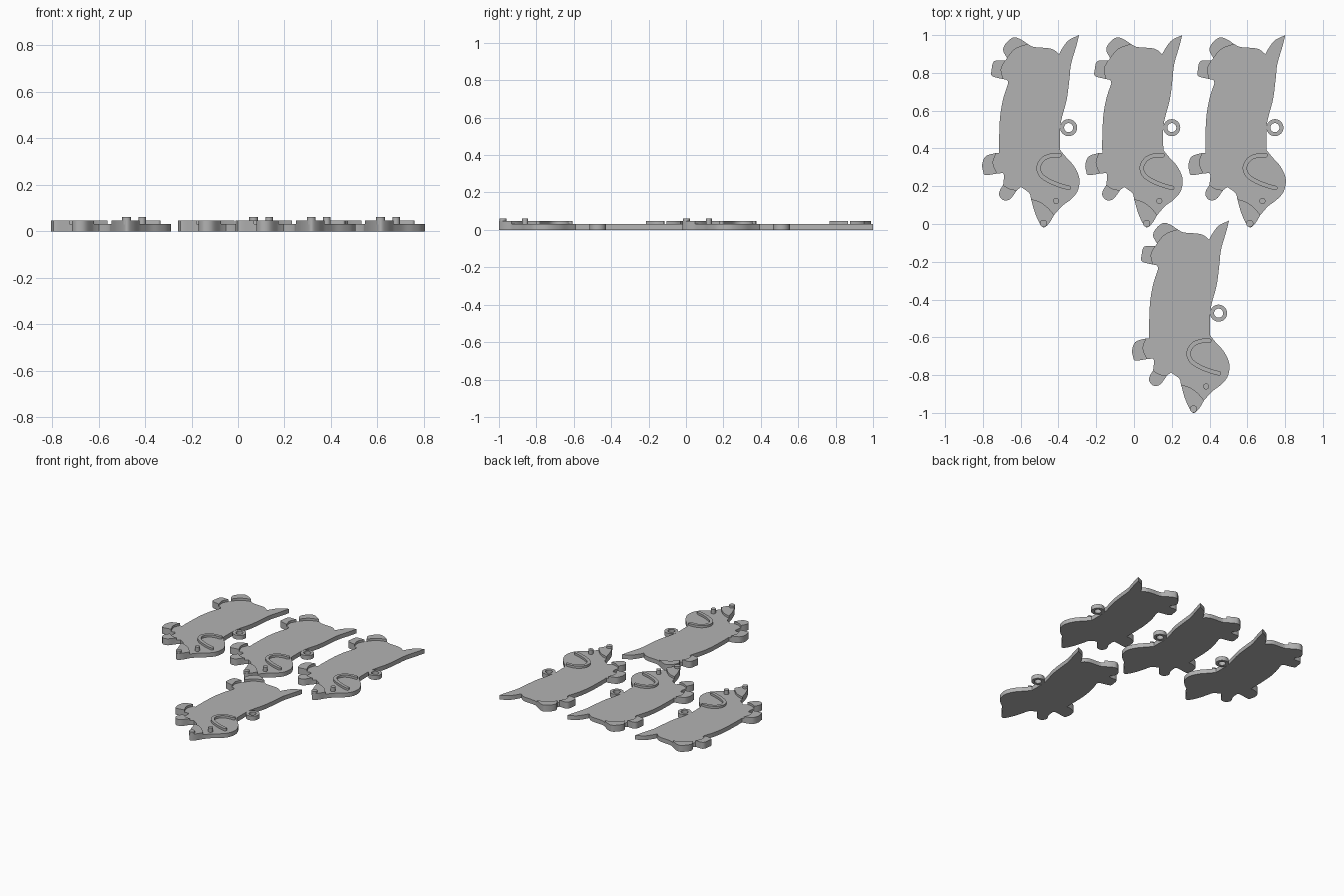
import bpy, bmesh, math
from mathutils import Vector

if "Cube" in bpy.data.objects:
    bpy.data.objects.remove(bpy.data.objects["Cube"])

BASE, PAD, PEG = 0.031, 0.047, 0.062   # top heights of slab, raised pads, pegs

grey = bpy.data.materials.new("plain_grey")
grey.diffuse_color = (0.45, 0.45, 0.45, 1)
grey.use_nodes = True
grey.node_tree.nodes["Principled BSDF"].inputs["Base Color"].default_value = grey.diffuse_color


def smooth(points, steps=5):
    """Curve through the points, given in hundredths of a unit."""
    p = [Vector(q) / 100 for q in points]
    p = [2 * p[0] - p[1]] + p + [2 * p[-1] - p[-2]]
    out = []
    for a, b, c, d in zip(p, p[1:], p[2:], p[3:]):
        for i in range(steps):
            t = i / steps
            out.append(0.5 * (2 * b + (c - a) * t + (2 * a - 5 * b + 4 * c - d) * t**2
                              + (3 * b - a - 3 * c + d) * t**3))
    return out + [p[-2]]


def circle(x, y, r, n=24):
    return [Vector((x + r * math.cos(2 * math.pi * i / n),
                    y + r * math.sin(2 * math.pi * i / n))) / 100 for i in range(n)]


def finish(bm, name):
    bmesh.ops.recalc_face_normals(bm, faces=bm.faces)
    for f in bm.faces:
        f.smooth = True
    mesh = bpy.data.meshes.new(name)
    bm.to_mesh(mesh)
    bm.free()
    mesh.set_sharp_from_angle(angle=math.radians(30))
    mesh.materials.append(grey)
    return name, mesh


def plate(name, outline, z0, z1):
    """Closed outline pulled up from z0 to z1."""
    pts = []
    for q in outline:
        if not pts or (q - pts[-1]).length > 1e-4:
            pts.append(q)
    if (pts[0] - pts[-1]).length < 1e-4:
        pts.pop()
    bm = bmesh.new()
    face = bm.faces.new([bm.verts.new((q.x, q.y, z0)) for q in pts])
    ext = bmesh.ops.extrude_face_region(bm, geom=[face], use_keep_orig=True)
    top = [v for v in ext["geom"] if isinstance(v, bmesh.types.BMVert)]
    bmesh.ops.translate(bm, verts=top, vec=(0, 0, z1 - z0))
    return finish(bm, name)


def ring(name, x, y, r_out, r_in, z1):
    bm = bmesh.new()
    loops = [[bm.verts.new((q.x, q.y, z)) for q in circle(x, y, r, 32)]
             for r, z in ((r_out, 0), (r_out, z1), (r_in, z1), (r_in, 0))]
    for k in range(4):
        a, b = loops[k], loops[(k + 1) % 4]
        for i in range(32):
            j = (i + 1) % 32
            bm.faces.new((a[i], a[j], b[j], b[i]))
    return finish(bm, name)


def strip(points, half):
    """Outline of a stroke with round ends."""
    c = smooth(points)
    left, right = [], []
    for i, q in enumerate(c):
        t = (c[min(i + 1, len(c) - 1)] - c[max(i - 1, 0)]).normalized()
        n = Vector((-t.y, t.x)) * half
        left.append(q + n)
        right.append(q - n)

    def cap(centre, start):
        r = start - centre
        return [centre + Vector((r.x * math.cos(a) + r.y * math.sin(a),
                                 r.y * math.cos(a) - r.x * math.sin(a)))
                for a in (math.pi * k / 8 for k in range(1, 8))]
    return left + cap(c[-1], left[-1]) + right[::-1] + cap(c[0], right[0])


# Outline runs, clockwise from the tail tip; corners fall between runs
back = [(25.9, 100), (24.4, 94), (21.7, 84.7), (20.8, 76.7), (19.4, 66), (16.9, 56.6),
        (15.9, 50.3), (15.9, 39.2)]
head = [(15.9, 39.2), (19, 35.4), (22.8, 31.2), (25.4, 26.5), (26.2, 22.2), (24.9, 16.9),
        (21.2, 12.7), (16.9, 9.5), (12.7, 4.8)]
muzzle = [(12.7, 4.8), (10.1, 0.5), (7.4, -1.8), (5.3, 0), (2.6, 5.8), (0.5, 13.2)]
chest = [(0.5, 13.2), (-0.5, 16.4), (-4.8, 19.6)]
front_paw_a = [(-6.9, 18), (-10.6, 13.2), (-14.3, 12.7), (-16.4, 15.3), (-15.9, 18), (-14.3, 20.6)]
armpit = [(-14.3, 20.6), (-13.8, 25.4), (-14.3, 27)]
front_paw_b = [(-17.5, 26.7), (-23.8, 25.9), (-24.9, 28), (-25.4, 31.2), (-24.3, 34.9),
               (-22.2, 36.5), (-18, 37.6)]
belly = [(-16.4, 37.6), (-16.4, 45), (-15.9, 56.6), (-14.3, 66.1), (-11.6, 74.6)]
groin = [(-11.6, 74.6), (-12.2, 76.2), (-14.3, 76.7)]
rear_paw_a = [(-14.3, 76.7), (-20.1, 78.3), (-20.4, 81.5), (-19, 86.2), (-13.2, 86.5)]
rear_paw_b = [(-12.2, 87.8), (-14.3, 92.1), (-12.7, 95.8), (-9, 98.7), (-5.3, 97.9), (-1.1, 95.2)]
rump = [(-1.1, 95.2), (2.1, 93.7), (9.5, 93.1), (12.7, 92.1), (15.3, 89.9)]
tail = [(15.3, 89.9), (17.5, 93.7), (20.6, 97.4), (25.9, 100)]

silhouette = []
for run in (back, head, muzzle, chest, front_paw_a, armpit, front_paw_b, belly, groin,
            rear_paw_a, rear_paw_b, rump, tail):
    silhouette += smooth(run)

parts = [plate("body_slab", silhouette, 0, BASE)]

# Raised muzzle and paws: outer run closed by an inner arc
for name, run, arc in (
        ("muzzle", muzzle, [(5.3, 11.6), (9.5, 8.5)]),
        ("front_paw_inner", front_paw_a, [(-10.6, 18.5)]),
        ("front_paw_outer", front_paw_b, [(-19.6, 32.3)]),
        ("rear_paw_outer", rear_paw_a, [(-15.3, 82)]),
        ("rear_paw_inner", rear_paw_b, [(-7.9, 92.6)])):
    inner = smooth([run[-1]] + arc + [run[0]])
    parts.append(plate(name, smooth(run) + inner, BASE - 0.001, PAD))

# Ear line, eye, nose and hanging ring
ear = [(15.5, 36.4), (11.1, 36.2), (6.9, 34.4), (4.5, 30.2), (5.8, 25.9), (10.1, 22.8),
       (15.9, 20.4), (20.6, 19.1)]
parts.append(plate("ear_line", strip(ear, 0.0115), BASE - 0.001, PAD))
parts.append(plate("eye", circle(13.8, 12.2, 1.6), BASE - 0.001, PEG))
parts.append(plate("nose", circle(7.1, 0.3, 1.9), BASE - 0.001, PEG))
parts.append(ring("hanging_ring", 20.4, 51, 4.5, 2.4, BASE))

# Four copies of the animal plate
for n, (x, y) in enumerate(((-0.55, 0), (-0.004, 0), (0.542, 0), (0.244, -0.982)), 1):
    for name, mesh in parts:
        ob = bpy.data.objects.new(f"{name}_{n}", mesh)
        ob.location = (x, y, 0)
        bpy.context.collection.objects.link(ob)
